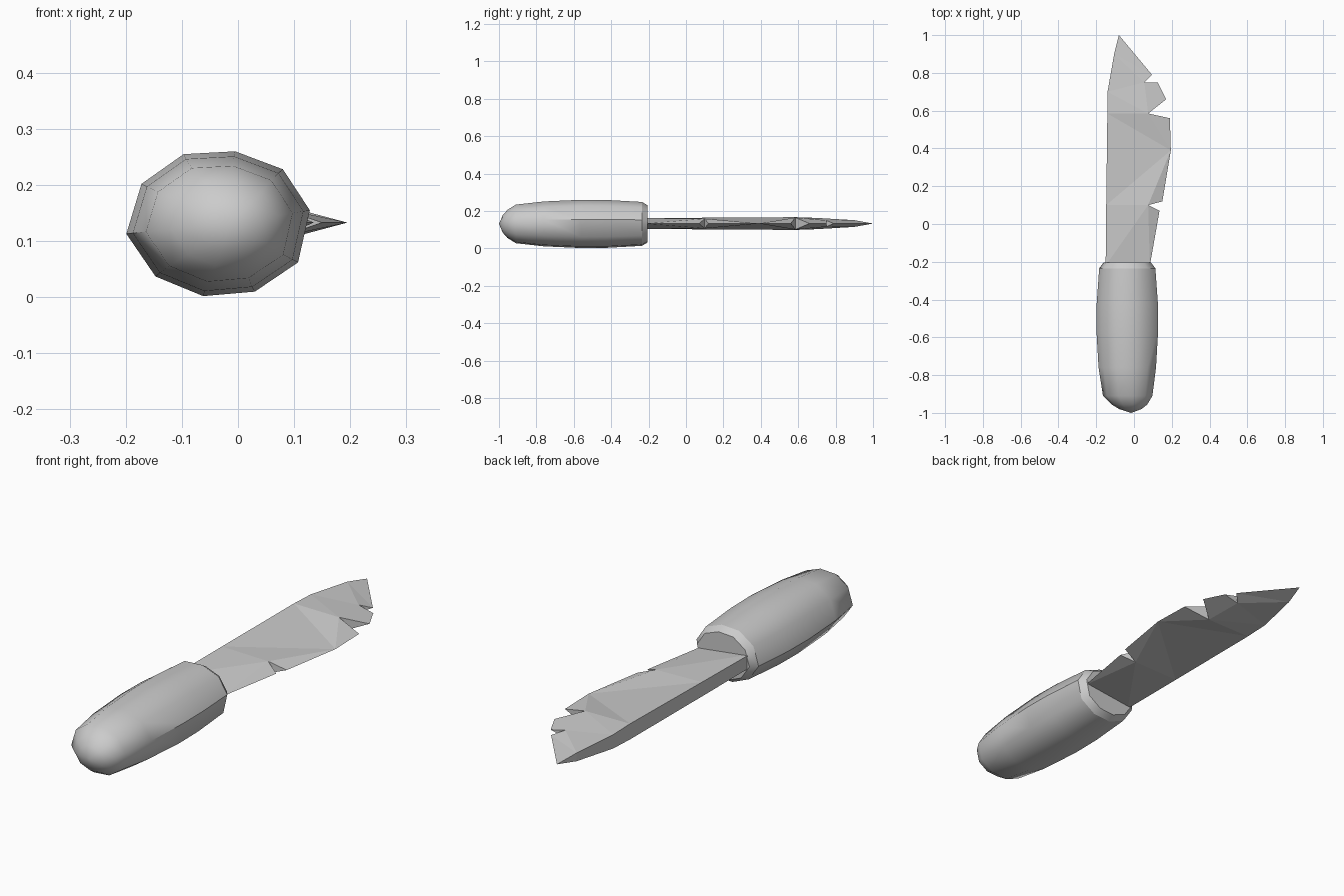
import bpy, bmesh
from mathutils import Vector

cube = bpy.data.objects.get("Cube")
if cube:
    bpy.data.objects.remove(cube, do_unlink=True)

grey = bpy.data.materials.new("plain grey")
grey.use_nodes = True
colour = (0.6, 0.6, 0.6, 1)
grey.diffuse_color = colour
grey.node_tree.nodes["Principled BSDF"].inputs["Base Color"].default_value = colour


def finish(bm, name):
    bmesh.ops.recalc_face_normals(bm, faces=bm.faces)
    mesh = bpy.data.meshes.new(name)
    bm.to_mesh(mesh)
    bm.free()
    mesh.materials.append(grey)
    obj = bpy.data.objects.new(name, mesh)
    bpy.context.collection.objects.link(obj)
    return obj


# Handle: a ten-sided section swept along y with changing scale
section = [(-0.005, 0.26), (0.08, 0.228), (0.128, 0.155), (0.107, 0.062), (0.03, 0.01),
           (-0.062, 0.002), (-0.147, 0.037), (-0.199, 0.113), (-0.172, 0.202), (-0.097, 0.255)]
stations = [(-0.98, 0.36), (-0.955, 0.58), (-0.91, 0.8), (-0.76, 0.93), (-0.56, 1),
            (-0.42, 0.99), (-0.235, 0.91), (-0.205, 0.77)]
cx, cz = -0.035, 0.131
bm = bmesh.new()
rings = []
for y, s in stations:
    shift = 0.02 * max(0, -0.9 - y) / 0.1
    rings.append([bm.verts.new((cx + shift + (x - cx) * s, y, cz + (z - cz) * s))
                  for x, z in section])
n = len(section)
for a, b in zip(rings, rings[1:]):
    for i in range(n):
        bm.faces.new((a[i], a[(i + 1) % n], b[(i + 1) % n], b[i]))

# Rounded butt and flat collar end
butt = bm.verts.new((-0.015, -1, cz))
for i in range(n):
    bm.faces.new((butt, rings[0][(i + 1) % n], rings[0][i]))
bm.faces.new(rings[-1])
for ring in rings[-2:]:
    for i in range(n):
        bm.edges.get((ring[i], ring[(i + 1) % n])).smooth = False
handle = finish(bm, "handle")
bpy.ops.object.select_all(action='DESELECT')
handle.select_set(True)
bpy.context.view_layer.objects.active = handle
bpy.ops.object.shade_smooth_by_angle(angle=0.8)

# Blade: wedge with a thick spine, a sharp edge and three notches
# (x, y, half thickness)
spine = [(-0.15, -0.22, 0.029), (-0.147, 0.1, 0.031), (-0.141, 0.585, 0.034),
         (-0.14, 0.7, 0.03), (-0.105, 0.9, 0.018), (-0.08, 1, 0)]
edge = [(0.084, -0.22, 0), (0.135, 0.07, 0), (0.075, 0.1, 0.026), (0.15, 0.12, 0),
        (0.195, 0.39, 0), (0.19, 0.56, 0), (0.075, 0.585, 0.032), (0.17, 0.66, 0),
        (0.125, 0.75, 0), (0.055, 0.75, 0.017), (0.095, 0.79, 0), (-0.08, 1, 0)]
# Spine and edge spans joined into each blade panel
spans = [((0, 1), (0, 2)), ((1, 2), (2, 6)), ((2, 3), (6, 9)), ((3, 4), (9, 11))]

bm = bmesh.new()


def corner(p, side):
    return bm.verts.new((p[0], p[1], 0.133 + side * p[2]))


def panel(points):
    bm.faces.new([corner(*p) for p in points])


for side in (1, -1):
    for (s0, s1), (e0, e1) in spans:
        panel([(p, side) for p in edge[e0:e1 + 1] + spine[s0:s1 + 1][::-1]])
for row, last in ((spine, 5), (edge, 11)):
    for p, q in zip(row[:last], row[1:]):
        if p[2] or q[2]:
            pts = [(p, 1), (q, 1)]
            pts += [(r, -1) for r in (q, p) if r[2]]
            panel(pts)
panel([(spine[0], 1), (edge[0], 1), (spine[0], -1)])
bmesh.ops.remove_doubles(bm, verts=bm.verts, dist=0.0005)
bmesh.ops.triangulate(bm, faces=[f for f in bm.faces if len(f.verts) > 4])
finish(bm, "blade")
